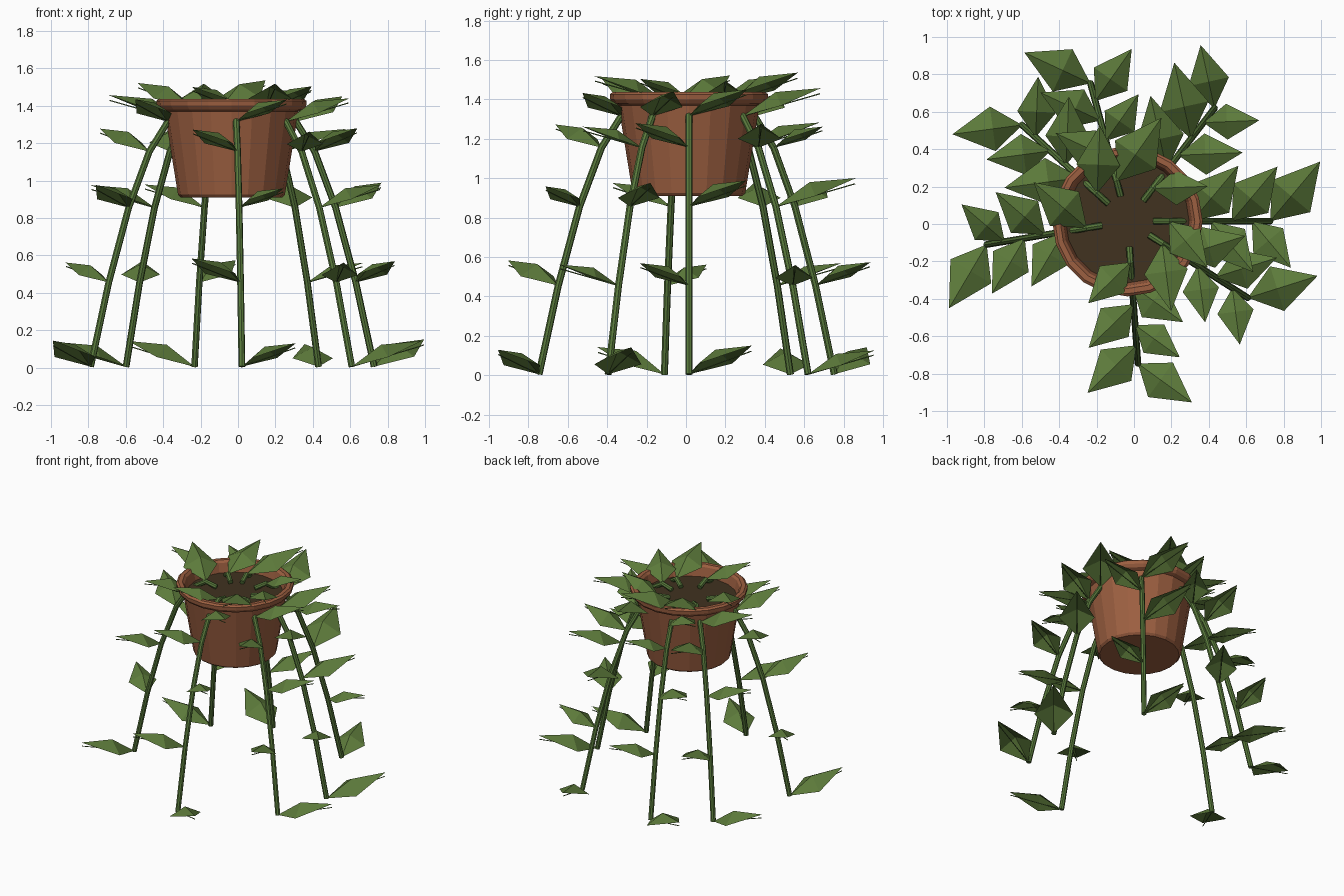
import bpy, bmesh, math
from mathutils import Vector

if "Cube" in bpy.data.objects:
    bpy.data.objects.remove(bpy.data.objects["Cube"])

CX, CY = -0.035, 0.015          # pot axis
SIDES = 20


def material(name, rgb):
    m = bpy.data.materials.new(name)
    m.diffuse_color = (*rgb, 1)
    m.use_nodes = True
    m.node_tree.nodes["Principled BSDF"].inputs["Base Color"].default_value = m.diffuse_color
    return m


TERRACOTTA = material("terracotta", (0.335, 0.115, 0.052))
SOIL = material("dark soil", (0.052, 0.032, 0.014))
LEAF = material("leaf green", (0.108, 0.195, 0.043))
STEM = material("stem green", (0.1, 0.195, 0.045))


def add_mesh(name, verts, faces, mat):
    me = bpy.data.meshes.new(name)
    me.from_pydata(verts, [], faces)
    me.materials.append(mat)
    ob = bpy.data.objects.new(name, me)
    bpy.context.collection.objects.link(ob)
    return ob


def skin(name, rings, mat, cap_start=True, cap_end=True):
    """Bridge equal-sized rings of points into a surface."""
    n = len(rings[0])
    verts = [p for ring in rings for p in ring]
    faces = []
    for k in range(len(rings) - 1):
        for i in range(n):
            j = (i + 1) % n
            faces.append((k * n + i, k * n + j, (k + 1) * n + j, (k + 1) * n + i))
    if cap_start:
        faces.append(tuple(reversed(range(n))))
    if cap_end:
        faces.append(tuple((len(rings) - 1) * n + i for i in range(n)))
    return add_mesh(name, verts, faces, mat)


def lathe(name, profile, mat, cap_end=True):
    """Spin (radius, z) points around the pot axis."""
    turns = [math.tau * i / SIDES for i in range(SIDES)]
    rings = [[(CX + r * math.cos(a), CY + r * math.sin(a), z) for a in turns] for r, z in profile]
    return skin(name, rings, mat, cap_end=cap_end)


def tube(name, points, radius, mat, sides=8):
    """Sweep a polygon along points that lie in one upright plane."""
    rings = []
    for k, p in enumerate(points):
        d = (points[min(k + 1, len(points) - 1)] - points[max(k - 1, 0)]).normalized()
        u = d.cross(Vector((0, 0, 1))).normalized()
        v = u.cross(d)
        rings.append([p + radius * (math.cos(a) * u - math.sin(a) * v)
                      for a in (math.tau * i / sides for i in range(sides))])
    ob = skin(name, rings, mat)
    bm = bmesh.new()
    bm.from_mesh(ob.data)
    bmesh.ops.recalc_face_normals(bm, faces=bm.faces)
    bm.to_mesh(ob.data)
    bm.free()


# Pot with rolled rim and hollow top, and the soil inside
lathe("pot", [(0.272, 0.91), (0.286, 0.925), (0.358, 1.37), (0.385, 1.38), (0.40, 1.40),
              (0.402, 1.425), (0.388, 1.436), (0.36, 1.436), (0.345, 1.42), (0.325, 1.33)],
      TERRACOTTA, cap_end=False)
lathe("soil", [(0.328, 1.33), (0.331, 1.352)], SOIL)

# Seven trailing stems: shared path of (distance from axis, height)
PATH = [(0.14, 1.365), (0.22, 1.39), (0.345, 1.315), (0.445, 1.155),
        (0.557, 0.855), (0.665, 0.455), (0.763, 0.005)]

# stem direction in degrees -> lengths of its six leaves, from soil to tip
STEMS = {
    0: (0.32, 0.38, 0.35, 0.375, 0.32, 0.41),
    52.4: (0.29, 0.40, 0.34, 0.41, 0.295, 0.34),
    105: (0.41, 0.32, 0.30, 0.35, 0.335, 0.385),
    137.6: (0.36, 0.40, 0.36, 0.34, 0.32, 0.37),
    189.4: (0.37, 0.335, 0.345, 0.34, 0.30, 0.39),
    274.2: (0.31, 0.33, 0.33, 0.29, 0.36, 0.35),
    327.5: (0.36, 0.35, 0.30, 0.34, 0.30, 0.385),
}


def leaf(name, base, angle, length):
    """Kite-shaped blade with a raised middle and a thin rib below."""
    d = Vector((math.cos(angle), math.sin(angle), 0))
    s = Vector((-d.y, d.x, 0))
    up = Vector((0, 0, length))
    mid = base + d * length * 0.42
    tip = base + d * length + up * 0.35
    side = s * length * 0.32
    verts = [base, mid - side + up * 0.13, tip, mid + side + up * 0.13, mid + up * 0.30]
    add_mesh(name, verts, [(0, 1, 4), (1, 2, 4), (2, 3, 4), (3, 0, 4)], LEAF)
    tube(name + "_rib", [base, tip - up * 0.07 - d * 0.005], 0.003, STEM)


for n, (deg, lengths) in enumerate(STEMS.items(), 1):
    a = math.radians(deg)
    pts = [Vector((CX + r * math.cos(a), CY + r * math.sin(a), z)) for r, z in PATH]
    tube(f"stem_{n}", pts, 0.018, STEM)
    # leaves alternate right and left along the stem
    for k, length in enumerate(lengths):
        turn = math.radians(50) * (1 if k % 2 else -1)
        leaf(f"leaf_{n}_{k + 1}", pts[k + 1], a + turn, length * 1.015)
